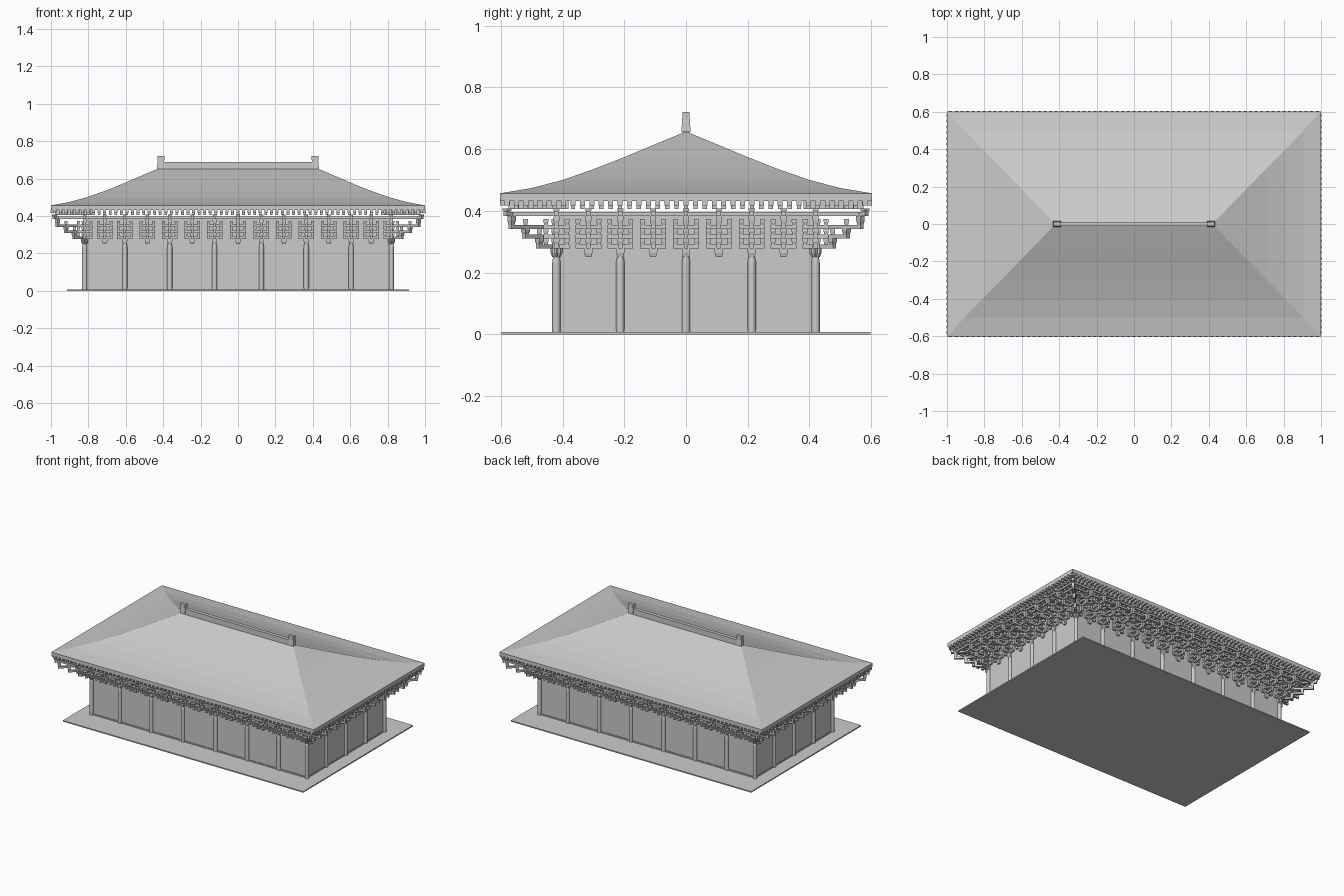
import bpy, bmesh, math
from mathutils import Matrix, Vector

if "Cube" in bpy.data.objects:
    bpy.data.objects.remove(bpy.data.objects["Cube"])

WX, WY = 0.82, 0.42          # wall / column lines
COLS_X = [-0.82, -0.605, -0.365, -0.125, 0.125, 0.365, 0.605, 0.82]
COLS_Y = [-0.42, -0.213, 0, 0.213, 0.42]


def finish(name, bm):
    bmesh.ops.recalc_face_normals(bm, faces=bm.faces)
    me = bpy.data.meshes.new(name)
    bm.to_mesh(me)
    bm.free()
    ob = bpy.data.objects.new(name, me)
    bpy.context.collection.objects.link(ob)
    return ob


def box(bm, x0, x1, y0, y1, z0, z1, mat=Matrix(), taper=1.0):
    m = mat @ Matrix.Translation(((x0 + x1) / 2, (y0 + y1) / 2, (z0 + z1) / 2))
    vs = bmesh.ops.create_cube(bm, size=1)['verts']
    for v in vs:
        k = taper if v.co.z > 0 else 1
        v.co = m @ Vector((v.co.x * (x1 - x0) * k, v.co.y * (y1 - y0) * k, v.co.z * (z1 - z0)))


def block(bm, x, y, z0, z1, w, mat=Matrix()):
    # bearing block, narrower at the foot
    box(bm, x - w * .35, x + w * .35, y - w * .35, y + w * .35, z0, (z0 + z1) / 2, mat, 1.4)
    box(bm, x - w / 2, x + w / 2, y - w / 2, y + w / 2, (z0 + z1) / 2, z1, mat)


def mids(c):
    return sorted(c + [(a + b) / 2 for a, b in zip(c, c[1:])])


# platform
bm = bmesh.new()
box(bm, -.915, .915, -.598, .598, 0, .008)
finish("platform", bm)

# walls with a low sill
bm = bmesh.new()
box(bm, -WX, WX, -WY, WY, .008, .395)
box(bm, -WX - .004, WX + .004, -WY - .004, WY + .004, .008, .016)
finish("walls", bm)

# columns, round with a tapered head
bm = bmesh.new()
spots = {(x, s * WY) for x in COLS_X for s in (-1, 1)} | {(s * WX, y) for y in COLS_Y for s in (-1, 1)}
for x, y in sorted(spots):
    for r0, r1, z0, z1 in ((.0135, .0135, .008, .232), (.0135, .0105, .232, .252)):
        bmesh.ops.create_cone(bm, cap_ends=True, segments=16, radius1=r0, radius2=r1, depth=z1 - z0,
                              matrix=Matrix.Translation((x, y, (z0 + z1) / 2)))
cols = finish("columns", bm)
bpy.context.view_layer.objects.active = cols
cols.select_set(True)
bpy.ops.object.shade_smooth_by_angle(angle=math.radians(35))

# bracket sets: stepped arms reaching out along local -y, cross arms at each step
REACH = [.055, .10, .145, .16]
ARM_Z = [.278, .310, .342, .384]
H = .013


def bracket(bm, mat, cross=True, k=1.0):
    block(bm, 0, 0, .25, .278, .027, mat)
    for i, (r, z) in enumerate(zip(REACH, ARM_Z)):
        r *= k
        box(bm, -.007, .007, -r - .008, .0, z, z + H, mat)
        top = ARM_Z[i + 1] if i < 3 else .407
        block(bm, 0, -r, z + H, top, .02, mat)
        if cross:
            # cross arms over every step already passed, with end blocks
            for p in [0] + REACH[:i]:
                if p and p != REACH[i - 1] and i < 3:
                    continue
                half = .042 if i < 3 else .03
                w = .012 if p == 0 else .006
                box(bm, -half, half, -p - w, -p + w, z, z + H, mat)
                if i < 3:
                    for s in (-1, 1):
                        block(bm, s * (half - .008), -p - (.008 if p == 0 else 0), z + H, z + .032, .016, mat)


for name, stations, offset, turns in (("long_side_brackets", mids(COLS_X), WY, (0, 2)),
                                      ("short_side_brackets", mids(COLS_Y), WX, (1, 3))):
    bm = bmesh.new()
    for t in turns:
        rot = Matrix.Rotation(t * math.pi / 2, 4, 'Z')
        for s in stations:
            bracket(bm, rot @ Matrix.Translation((s, -offset, 0)))
    finish(name, bm)

# diagonal corner brackets
bm = bmesh.new()
for sx in (-1, 1):
    for sy in (-1, 1):
        ang = math.atan2(sy, sx) + math.pi / 2
        bracket(bm, Matrix.Translation((sx * WX, sy * WY, 0)) @ Matrix.Rotation(ang, 4, 'Z'), False, 1.414)
finish("corner_brackets", bm)

# tie beams running round the hall on top of the brackets
bm = bmesh.new()
for r in REACH[:3]:
    for s in (-1, 1):
        x, y = WX + r, WY + r
        box(bm, -x, x, s * y - .005, s * y + .005, .384, .397)
        box(bm, s * x - .005, s * x + .005, -y, y, .384, .397)
finish("tie_beams", bm)

# rafters in two rows, cut off along the hips
bm = bmesh.new()
for inset, z0, z1, w in ((-.003, .417, .433, .008), (.025, .406, .418, .007)):
    for half, other, axis in ((1.0, .6, 0), (.6, 1.0, 1)):
        n = round((half - .02) / .03)
        for i in range(-n, n + 1):
            p = i * (half - .02) / n
            depth = min(.22, half - abs(p) + .01)
            if depth <= inset + .01 or abs(p) > half - max(inset, 0):
                continue
            for s in (-1, 1):
                a, b = sorted((s * (other - inset), s * (other - depth)))
                if axis == 0:
                    box(bm, p - w, p + w, a, b, z0, z1)
                else:
                    box(bm, a, b, p - w, p + w, z0, z1)
finish("rafters", bm)

# hipped roof: concave profile as stacked rings
RINGS = [(1, .602, .432), (1, .602, .457), (.906, .5, .474), (.81, .4, .50), (.71, .3, .535),
         (.613, .2, .574), (.516, .1, .616)]
bm = bmesh.new()
loops = [[bm.verts.new((sx * x, sy * y, z)) for sx, sy in ((-1, -1), (1, -1), (1, 1), (-1, 1))]
         for x, y, z in RINGS]
for a, b in zip(loops, loops[1:]):
    for i in range(4):
        bm.faces.new((a[i], a[(i + 1) % 4], b[(i + 1) % 4], b[i]))
bm.faces.new(loops[0][::-1])
l, r = bm.verts.new((-.42, 0, .657)), bm.verts.new((.42, 0, .657))
t = loops[-1]
for f in ((t[0], t[1], r, l), (t[1], t[2], r), (t[2], t[3], l, r), (t[3], t[0], l)):
    bm.faces.new(f)
finish("roof", bm)

# main ridge and its end ornaments
bm = bmesh.new()
box(bm, -.425, .425, -.012, .012, .645, .69)
finish("ridge", bm)
bm = bmesh.new()
for s in (-1, 1):
    box(bm, s * .412 - .021, s * .412 + .021, -.015, .015, .655, .70, taper=.8)
    box(bm, s * .412 - .018, s * .412 + .018, -.011, .011, .70, .72)
finish("ridge_ornaments", bm)
